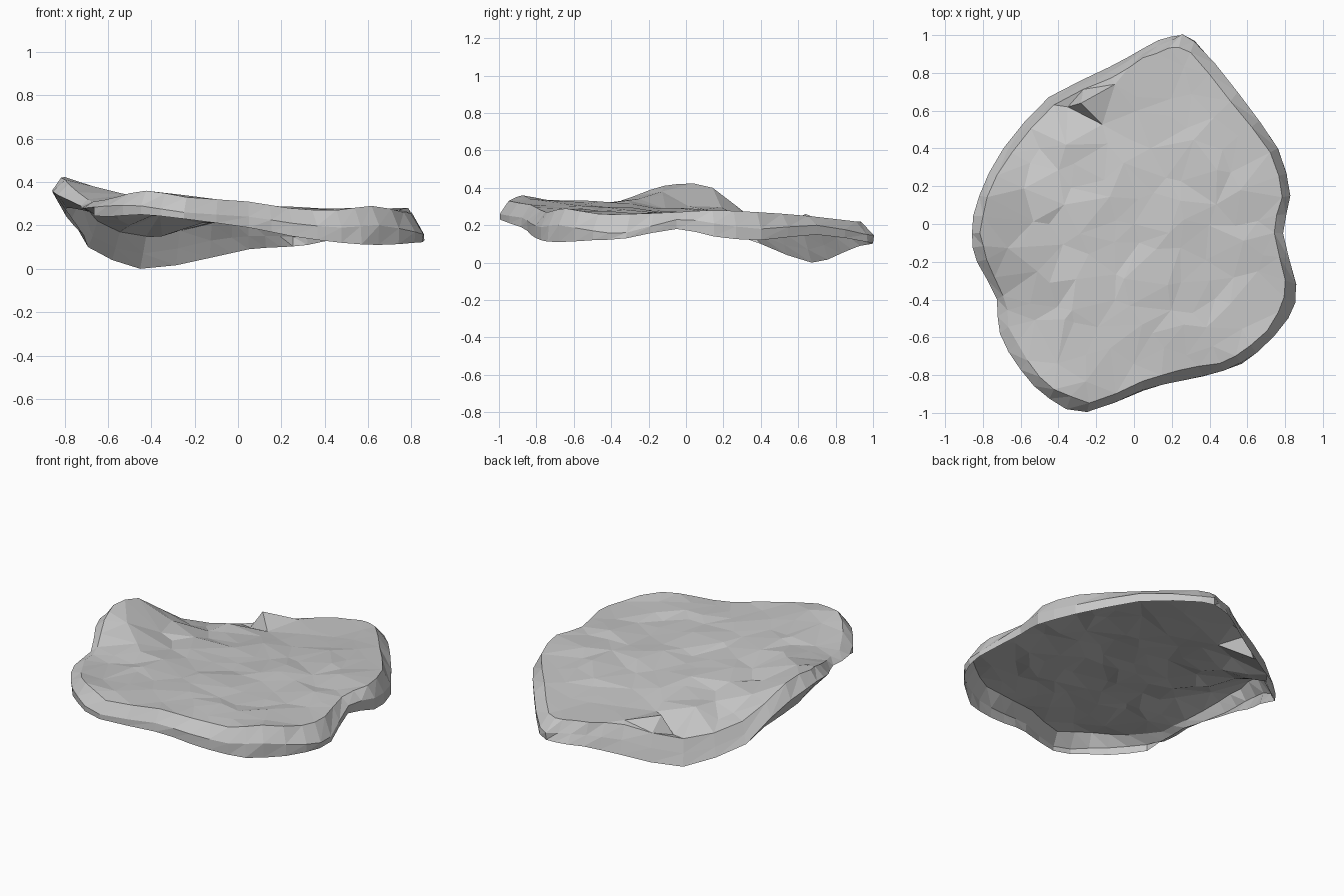
import bpy
import bmesh
import random
from mathutils import Vector
from mathutils.geometry import delaunay_2d_cdt

random.seed(4)

if "Cube" in bpy.data.objects:
    bpy.data.objects.remove(bpy.data.objects["Cube"], do_unlink=True)

# Rim stations in hundredths: x, y, upper edge, outermost edge, lower edge
RIM = [
    (20, 100, 22, 15, 10), (32, 97, 22, 15, 11), (55, 70, 25, 20, 15),
    (76, 40, 27, 18, 12), (83, 15, 28, 21, 14), (79, -5, 27, 23, 18),
    (86, -32, 26, 16, 13), (82, -50, 26, 17, 12), (65, -68, 29, 20, 11),
    (48, -78, 27, 19, 12), (25, -83, 28, 21, 15), (5, -88, 31, 24, 19),
    (-25, -100, 33, 26, 23), (-45, -93, 36, 29, 25), (-60, -77, 33, 29, 24),
    (-71, -58, 31, 28, 25), (-73, -40, 32, 29, 26), (-83, -20, 39, 34, 28),
    (-86, -5, 42, 36, 27), (-82, 15, 40, 31, 20), (-69, 40, 22, 15, 10),
    (-45, 67, 15, 7, 0), (-13, 83, 21, 13, 5), (5, 93, 22, 15, 9),
]

# Heights that shape the shallow dish and the crease above the back drop
DISH = [(0, 0, 26), (-45, 0, 28), (40, -30, 26), (-10, 74, 22), (-28, 64, 26),
        (-36, 42, 25), (-35, 62, 15), (-50, 40, 20)]


def smooth_rim(stations):
    """Add a curved in-between station after each given one."""
    out = []
    n = len(stations)
    for k in range(n):
        a, b, c, d = (Vector(stations[(k + o) % n]) for o in (-1, 0, 1, 2))
        out += [b, (9 * (b + c) - a - d) / 16]
    return out


def upper_inset(x, y):
    return 0.945


def middle_inset(x, y):
    """The back drop widens downwards, so its middle sits further in."""
    return 0.975 if y > 30 and x < 25 else 1.0


def lower_inset(x, y):
    """The left side overhangs; elsewhere the wall drops to the outline."""
    return 0.93 if x < -70 and y < 30 else 1.0


def ring(stations, level, inset, rough):
    """One loop of the rim, slightly roughened."""
    points = []
    for s in stations:
        scale = inset(s[0], s[1]) + random.uniform(-rough, rough / 3)
        points.append(Vector((s[0] * scale, s[1] * scale, s[level])) / 100)
    return points


def height(x, y, controls):
    """Blend control heights by inverse distance."""
    total = weight_sum = 0
    for c in controls:
        weight = 1 / ((x - c.x) ** 2 + (y - c.y) ** 2 + 0.002) ** 1.5
        total += weight * c.z
        weight_sum += weight
    return total / weight_sum


def inside(x, y, loop, scale):
    """Test a point against the loop shrunk towards the centre."""
    hit = False
    for a, b in zip(loop, loop[1:] + loop[:1]):
        a, b = a * scale, b * scale
        if (a.y > y) != (b.y > y) and x < a.x + (y - a.y) * (b.x - a.x) / (b.y - a.y):
            hit = not hit
    return hit


def add_skin(bm, verts, inner, step, rough):
    """Fill a rim loop with irregular triangular facets."""
    loop = [v.co.copy() for v in verts]
    fixed = [Vector(p) / 100 for p in inner]
    spots = list(fixed)
    count = int(1 / step) + 1
    for i in range(-count, count + 1):
        for j in range(-count, count + 1):
            x = (i + random.uniform(-0.4, 0.4)) * step
            y = (j + random.uniform(-0.4, 0.4)) * step
            clear = all((x - f.x) ** 2 + (y - f.y) ** 2 > step ** 2 / 4 for f in fixed)
            if clear and inside(x, y, loop, 0.92):
                z = height(x, y, loop + fixed) + random.uniform(-rough, rough)
                spots.append(Vector((x, y, z)))
    skin = list(verts) + [bm.verts.new(p) for p in spots]
    n = len(loop)
    edges = [(k, (k + 1) % n) for k in range(n)]
    flat = [Vector((p.x, p.y)) for p in loop + spots]
    for tri in delaunay_2d_cdt(flat, edges, [], 1, 1e-6)[2]:
        bm.faces.new([skin[k] for k in tri])


# Stone crust: a rough upper skin with a rim wall, open underneath
bm = bmesh.new()
stations = smooth_rim(RIM)
loops = [[bm.verts.new(p) for p in ring(stations, level, inset, rough)]
         for level, inset, rough in ((2, upper_inset, 0.018),
                                     (3, middle_inset, 0.006),
                                     (4, lower_inset, 0.008))]
for upper, lower in zip(loops, loops[1:]):
    for k in range(len(stations)):
        m = (k + 1) % len(stations)
        bm.faces.new((upper[k], lower[m], lower[k]))
        bm.faces.new((upper[k], upper[m], lower[m]))
add_skin(bm, loops[0], DISH, 0.14, 0.009)

# Rest the lowest point on the ground
lowest = min(v.co.z for v in bm.verts)
bmesh.ops.translate(bm, verts=bm.verts, vec=(0, 0, -lowest))

mesh = bpy.data.meshes.new("stone_slab")
bm.to_mesh(mesh)
bm.free()
slab = bpy.data.objects.new("stone_slab", mesh)
bpy.context.collection.objects.link(slab)

# Plain grey stone
stone = bpy.data.materials.new("grey_stone")
stone.use_nodes = True
colour = (0.57, 0.57, 0.57, 1)
stone.diffuse_color = colour
stone.node_tree.nodes["Principled BSDF"].inputs["Base Color"].default_value = colour
mesh.materials.append(stone)
